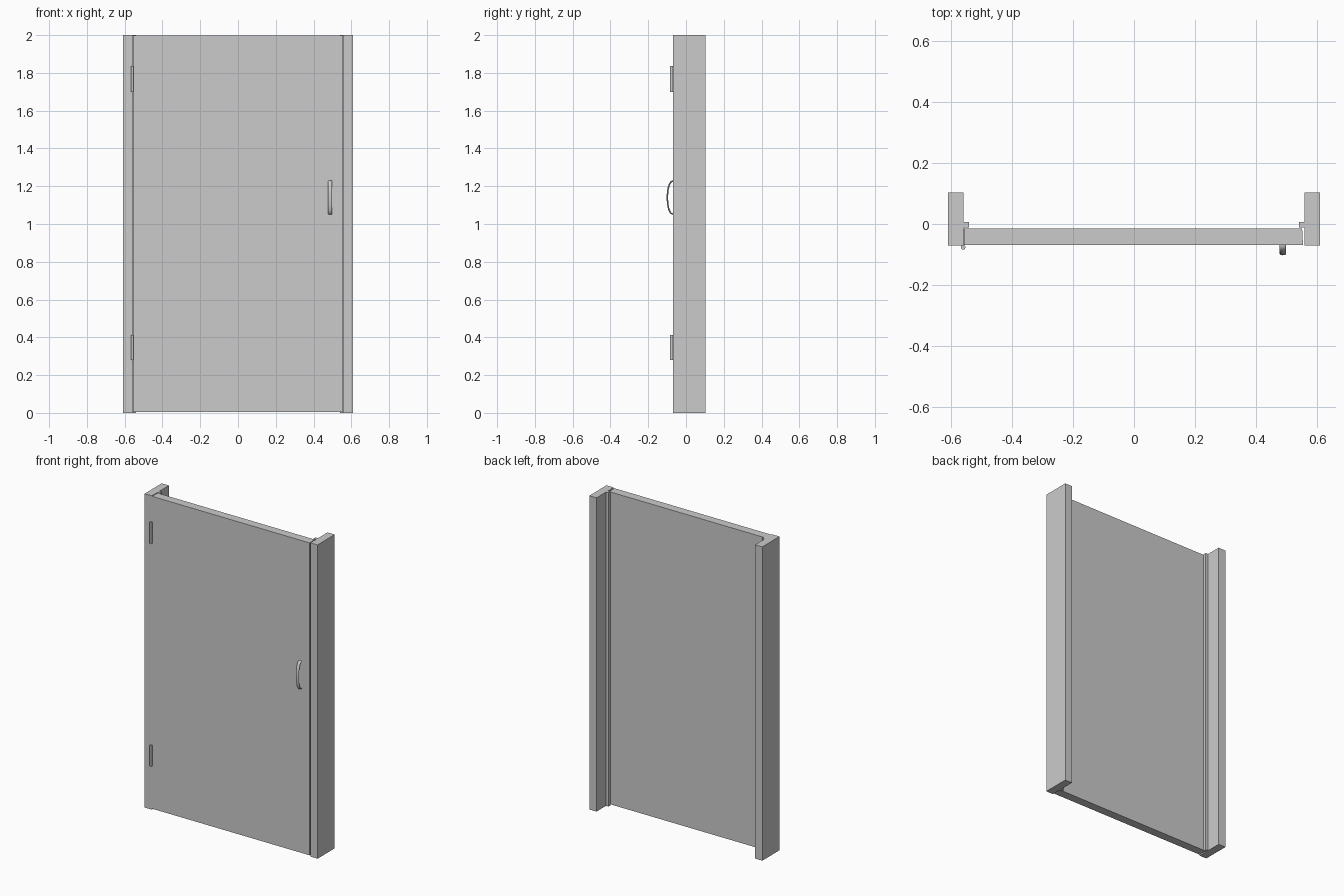
import bpy, bmesh, math
from mathutils import Vector

if "Cube" in bpy.data.objects:
    bpy.data.objects.remove(bpy.data.objects["Cube"])

grey = bpy.data.materials.new("light_grey")
grey.diffuse_color = (0.6, 0.6, 0.6, 1)
grey.use_nodes = True
grey.node_tree.nodes["Principled BSDF"].inputs["Base Color"].default_value = grey.diffuse_color


def finish(name, bm):
    bmesh.ops.recalc_face_normals(bm, faces=bm.faces)
    me = bpy.data.meshes.new(name)
    bm.to_mesh(me)
    bm.free()
    ob = bpy.data.objects.new(name, me)
    bpy.context.collection.objects.link(ob)
    me.materials.append(grey)
    bpy.ops.object.select_all(action='DESELECT')
    ob.select_set(True)
    bpy.context.view_layer.objects.active = ob
    bpy.ops.object.shade_smooth_by_angle(angle=math.radians(35))
    return ob


def extrude_profile(name, pts, z0, z1):
    """Upright prism from a plan outline."""
    bm = bmesh.new()
    face = bm.faces.new([bm.verts.new((x, y, z0)) for x, y in pts])
    new = bmesh.ops.extrude_face_region(bm, geom=[face])["geom"]
    verts = [v for v in new if isinstance(v, bmesh.types.BMVert)]
    bmesh.ops.translate(bm, verts=verts, vec=(0, 0, z1 - z0))
    return finish(name, bm)


# Jambs: post with a small stop lip behind the door
jamb = [(0.61, -0.07), (0.61, 0.103), (0.559, 0.103), (0.559, 0.007),
        (0.541, 0.007), (0.541, -0.012), (0.559, -0.012), (0.559, -0.07)]
for side, s in (("left", -1), ("right", 1)):
    extrude_profile(side + "_jamb", [(s * x, y) for x, y in jamb], 0, 2)

# Door slab, with a slightly bevelled latch edge
extrude_profile("door_panel", [(-0.557, -0.069), (0.554, -0.069),
                               (0.551, -0.014), (-0.557, -0.014)], 0.006, 1.997)

# Hinge barrels and the leaves folded into the gap
for name, z0, z1 in (("lower", 0.28, 0.413), ("upper", 1.70, 1.836)):
    ring = [(-0.56 + 0.0075 * math.cos(a), -0.0765 + 0.0075 * math.sin(a))
            for a in (i * math.tau / 16 for i in range(16))]
    extrude_profile(name + "_hinge_barrel", ring, z0, z1)
    extrude_profile(name + "_hinge_leaf", [(-0.5595, -0.072), (-0.5565, -0.072),
                                           (-0.5565, -0.016), (-0.5595, -0.016)], z0, z1)

# Bowed pull handle: oval section swept along an arc
bm = bmesh.new()
rings = []
for i in range(25):
    t = math.pi * i / 24
    c = Vector((0.488, -0.067 - 0.0315 * math.sin(t) ** 0.8, 1.14 - 0.087 * math.cos(t)))
    n = Vector((0, -math.sin(t) / 0.0315, -math.cos(t) / 0.087)).normalized()
    rings.append([bm.verts.new(c + Vector((0.0105 * math.cos(a), 0, 0)) + n * 0.004 * math.sin(a))
                  for a in (k * math.tau / 12 for k in range(12))])
for r, q in zip(rings, rings[1:]):
    for k in range(12):
        bm.faces.new((r[k], r[k - 1], q[k - 1], q[k]))
bm.faces.new(rings[0])
bm.faces.new(rings[-1])
finish("pull_handle", bm)
